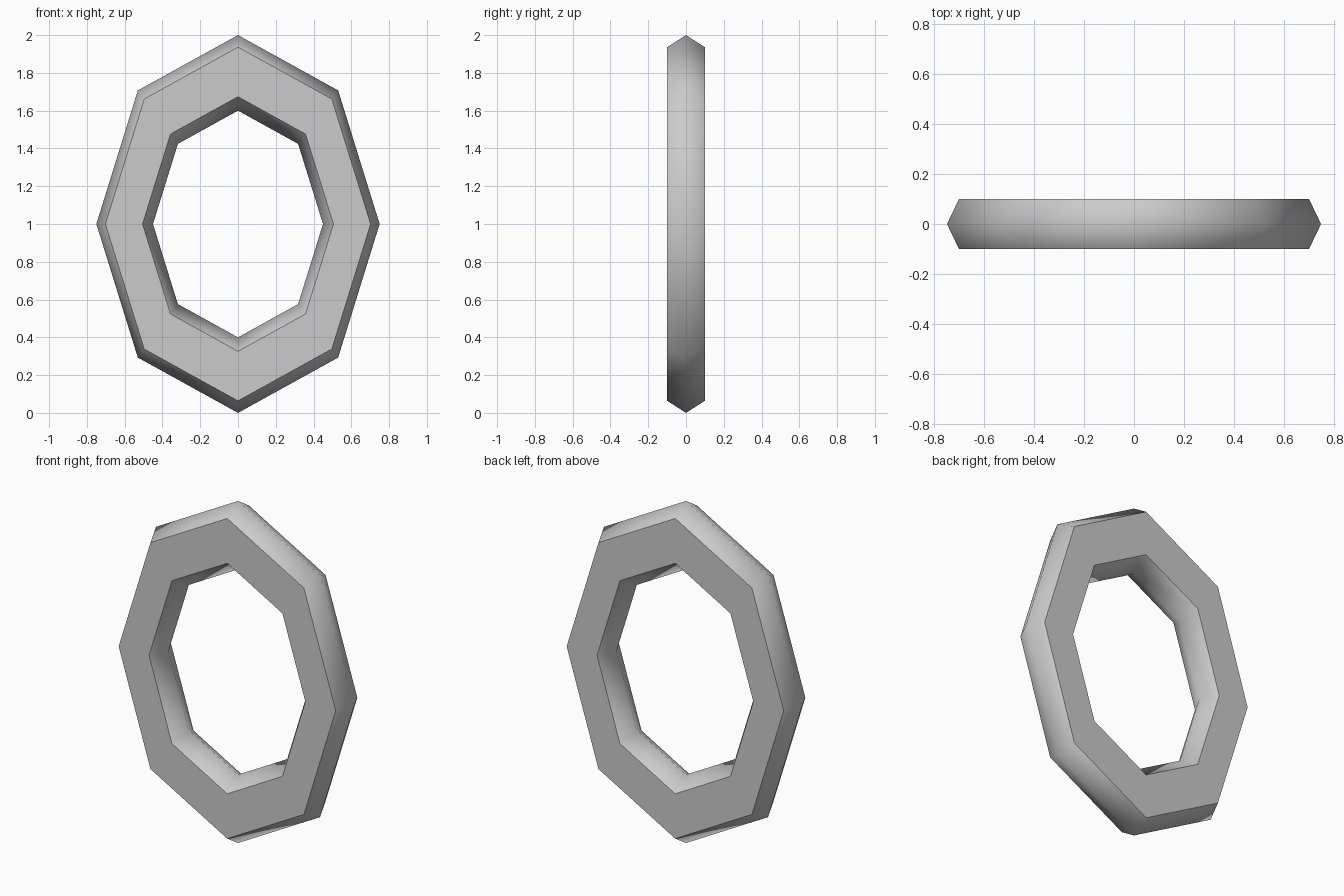
import bpy, bmesh
from math import sin, cos, pi

if "Cube" in bpy.data.objects:
    bpy.data.objects.remove(bpy.data.objects["Cube"])

SIDES = 8
HALF_WIDTH, HALF_HEIGHT = 0.75, 1.0
# Hexagonal cross-section: (scale of the outer oval, y)
SECTION = [(1.0, 0.0), (0.936, -0.1), (0.674, -0.1),
           (0.60, 0.0), (0.674, 0.1), (0.936, 0.1)]

# Sweep the section around an eight-sided oval
bm = bmesh.new()
rings = []
for i in range(SIDES):
    a = 2 * pi * i / SIDES
    rings.append([bm.verts.new((HALF_WIDTH * s * cos(a), y, 1 + HALF_HEIGHT * s * sin(a)))
                  for s, y in SECTION])
n = len(SECTION)
for i in range(SIDES):
    r, q = rings[i], rings[(i + 1) % SIDES]
    for k in range(n):
        m = (k + 1) % n
        bm.faces.new((r[k], r[m], q[m], q[k])).smooth = True
bmesh.ops.recalc_face_normals(bm, faces=bm.faces)

# Crisp borders around the flat front and back, soft rounded rims
for e in bm.edges:
    flat = [abs(f.normal.y) > 0.99 for f in e.link_faces]
    if flat[0] != flat[1]:
        e.smooth = False

mesh = bpy.data.meshes.new("chain_link")
bm.to_mesh(mesh)
bm.free()
link = bpy.data.objects.new("oval_ring", mesh)
bpy.context.collection.objects.link(link)
